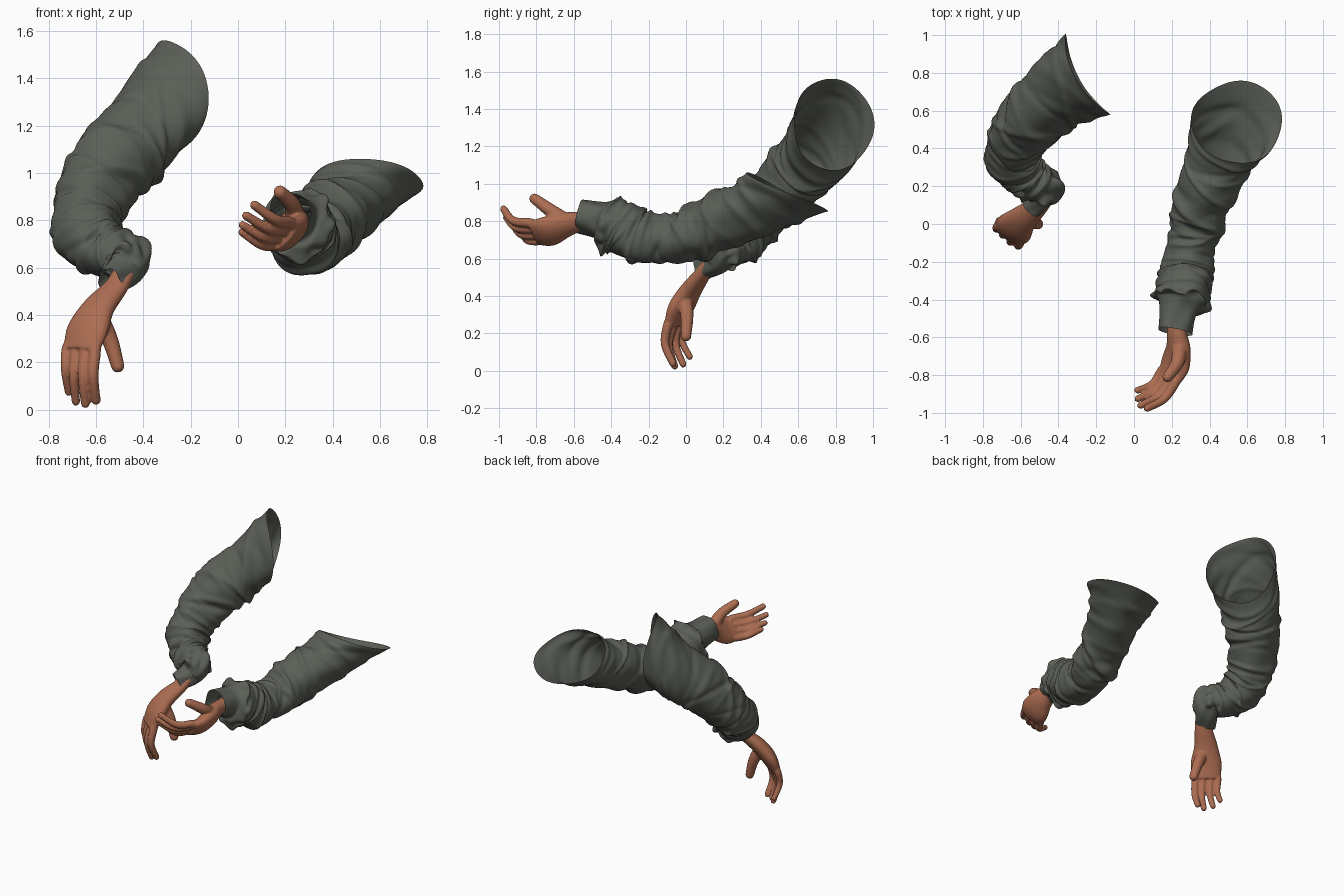
import bpy, bmesh, math, random
from mathutils import Vector

cube = bpy.data.objects.get("Cube")
if cube:
    bpy.data.objects.remove(cube, do_unlink=True)


def make_material(name, colour):
    mat = bpy.data.materials.new(name)
    mat.use_nodes = True
    mat.diffuse_color = (*colour, 1)
    mat.node_tree.nodes["Principled BSDF"].inputs["Base Color"].default_value = (*colour, 1)
    return mat


cloth = make_material("grey green cloth", (0.105, 0.115, 0.095))
skin = make_material("warm brown skin", (0.42, 0.155, 0.085))


def sample(rows, t):
    """Catmull-Rom point on a list of control rows, t from 0 to 1."""
    last = len(rows) - 1
    i = min(int(t * last), last - 1)
    f = t * last - i
    p0, p1, p2, p3 = (rows[min(max(i + k, 0), last)] for k in (-1, 0, 1, 2))
    return [b + f * ((c - a) + f * ((2 * a - 5 * b + 4 * c - d) + f * (3 * (b - c) + d - a))) / 2
            for a, b, c, d in zip(p0, p1, p2, p3)]


def loft(bm, rows, side, rings, segs, capped, normal_at=None, shape=None):
    """Sweep an elliptical section along rows of (x, y, z, half width, half depth)."""
    side = Vector(side)
    previous = None
    for n in range(rings):
        t = n / (rings - 1)
        row = sample(rows, t)
        centre = Vector(row[:3])
        ahead = Vector(sample(rows, min(t + 0.01, 1))[:3])
        behind = Vector(sample(rows, max(t - 0.01, 0))[:3])
        tangent = (ahead - behind).normalized()
        normal = normal_at(t, tangent) if normal_at else tangent
        side = (side - normal * side.dot(normal)).normalized()
        up = normal.cross(side)
        ring = []
        for s in range(segs):
            a = math.tau * s / segs
            out, along = shape(t, a) if shape else (0, 0)
            offset = side * math.cos(a) * (row[3] + out) + up * math.sin(a) * (row[-1] + out)
            ring.append(bm.verts.new(centre + offset + normal * along))
        if previous:
            for s in range(segs):
                e = (s + 1) % segs
                bm.faces.new((previous[s], previous[e], ring[e], ring[s]))
        elif capped:
            bm.faces.new(ring[::-1])
        previous = ring
    if capped:
        bm.faces.new(previous)


def finish(bm, name, material):
    bmesh.ops.recalc_face_normals(bm, faces=bm.faces)
    mesh = bpy.data.meshes.new(name)
    bm.to_mesh(mesh)
    bm.free()
    mesh.polygons.foreach_set("use_smooth", [True] * len(mesh.polygons))
    mesh.materials.append(material)
    obj = bpy.data.objects.new(name, mesh)
    bpy.context.collection.objects.link(obj)
    return obj


def sleeve(name, rows, opening, saddle, ruffle, seed):
    """Wrinkled cloth tube with a slanted, curved shoulder opening and a crumpled cuff."""
    rng = random.Random(seed)
    opening = Vector(opening).normalized()
    folds = []
    for k in range(40):
        folds.append((rng.uniform(0.06, ruffle - 0.04), rng.uniform(0, math.tau), rng.uniform(-0.07, 0.07),
                      rng.uniform(0.008, 0.018), rng.uniform(0.007, 0.016) * rng.choice((1, 1, -0.9))))

    def normal_at(t, tangent):
        blend = min(t / 0.3, 1)
        return (-opening).lerp(tangent, blend * blend * (3 - 2 * blend)).normalized()

    def shape(t, a):
        out = 0.004 * math.sin(3 * a + 9 * t) + 0.003 * math.sin(5 * a - 20 * t)
        for place, angle, tilt, width, height in folds:
            d = (t - place - tilt * math.sin(a - angle)) / width
            out += height * math.exp(-d * d) * (0.5 + 0.5 * math.cos(a - angle))
        near = math.exp(-((t - ruffle) / 0.035) ** 2)
        out += near * (0.012 + 0.014 * math.sin(5 * a + 40 * t) + 0.008 * math.sin(9 * a - 25 * t))
        along = near * (0.012 * math.sin(3 * a + seed) + 0.008 * math.sin(7 * a))
        along += saddle * math.cos(2 * a) * max(0, 1 - t / 0.15)
        return out, along

    bm = bmesh.new()
    loft(bm, rows, (0.3, 0.2, 1), 160, 72, False, normal_at, shape)
    return finish(bm, name, cloth)


def hand(name, palm, index, pinky, tips, bulge, thumb):
    """Palm, four curled fingers and a thumb fused into one smooth skin."""
    bm = bmesh.new()
    index, pinky, bulge = Vector(index), Vector(pinky), Vector(bulge)
    loft(bm, palm, pinky - index, 20, 24, True)
    digits = []
    for k, tip in enumerate(tips):
        knuckle = index.lerp(pinky, k / 3)
        root = knuckle.lerp(Vector(palm[-2][:3]), 0.3)
        middle = knuckle.lerp(Vector(tip), 0.5) + bulge
        digits.append(([root, knuckle, middle, Vector(tip)], 0.026 - 0.001 * k))
    digits.append(([Vector(p) for p in thumb], 0.037))
    for points, radius in digits:
        last = len(points) - 1
        rows = [(*p, radius * (1.15 - 0.38 * i / last)) for i, p in enumerate(points)]
        loft(bm, rows, (1, 0.3, 0.2), 16, 14, True)
        for row in (rows[0], rows[-1]):
            ball = bmesh.ops.create_uvsphere(bm, u_segments=14, v_segments=10, radius=row[3])
            bmesh.ops.translate(bm, verts=ball["verts"], vec=row[:3])
    obj = finish(bm, name, skin)
    remesh = obj.modifiers.new("fuse", "REMESH")
    remesh.mode = "VOXEL"
    remesh.voxel_size = 0.006
    remesh.use_smooth_shade = True
    smooth = obj.modifiers.new("soften", "SMOOTH")
    smooth.factor = 0.5
    smooth.iterations = 6
    return obj


# Right arm, hanging with a bent elbow
sleeve("right_sleeve", [
    (-0.27, 0.78, 1.32, 0.245), (-0.415, 0.69, 1.165, 0.195), (-0.54, 0.56, 1.02, 0.175),
    (-0.63, 0.43, 0.865, 0.15), (-0.635, 0.33, 0.75, 0.138), (-0.565, 0.25, 0.675, 0.115),
    (-0.47, 0.19, 0.63, 0.09), (-0.485, 0.155, 0.585, 0.075), (-0.54, 0.08, 0.54, 0.06)],
    (0.86, 0.48, 0.03), 0.03, 0.75, 4)

hand("right_hand", [
    (-0.46, 0.16, 0.62, 0.05, 0.036), (-0.515, 0.09, 0.52, 0.057, 0.04),
    (-0.59, 0.025, 0.43, 0.078, 0.05), (-0.635, -0.025, 0.34, 0.102, 0.05),
    (-0.662, -0.055, 0.25, 0.09, 0.034)],
    (-0.605, -0.095, 0.25), (-0.722, -0.01, 0.26),
    [(-0.60, -0.07, 0.04), (-0.645, -0.06, 0.025), (-0.685, -0.015, 0.035), (-0.715, 0.02, 0.075)],
    (-0.01, -0.03, 0),
    [(-0.595, -0.01, 0.40), (-0.543, 0.005, 0.30), (-0.508, 0.0, 0.185)])

# Left arm, reaching forward with the palm turned up
sleeve("left_sleeve", [
    (0.545, 0.54, 0.955, 0.24), (0.465, 0.38, 0.875, 0.18), (0.39, 0.20, 0.81, 0.158),
    (0.335, 0.03, 0.73, 0.143), (0.30, -0.12, 0.70, 0.135), (0.28, -0.25, 0.715, 0.138),
    (0.265, -0.34, 0.765, 0.143), (0.25, -0.41, 0.79, 0.14), (0.235, -0.46, 0.808, 0.1),
    (0.215, -0.57, 0.83, 0.09)],
    (0, 0.43, 0.9), 0.01, 0.77, 9)

hand("left_hand", [
    (0.23, -0.46, 0.80, 0.055, 0.045), (0.228, -0.58, 0.795, 0.06, 0.05),
    (0.235, -0.66, 0.775, 0.08, 0.054), (0.22, -0.74, 0.745, 0.098, 0.05),
    (0.19, -0.81, 0.738, 0.086, 0.034)],
    (0.22, -0.835, 0.79), (0.145, -0.775, 0.695),
    [(0.07, -0.975, 0.865), (0.035, -0.96, 0.82), (0.02, -0.925, 0.78), (0.018, -0.88, 0.75)],
    (0.015, -0.02, -0.025),
    [(0.24, -0.65, 0.805), (0.23, -0.735, 0.865), (0.178, -0.81, 0.92)])
